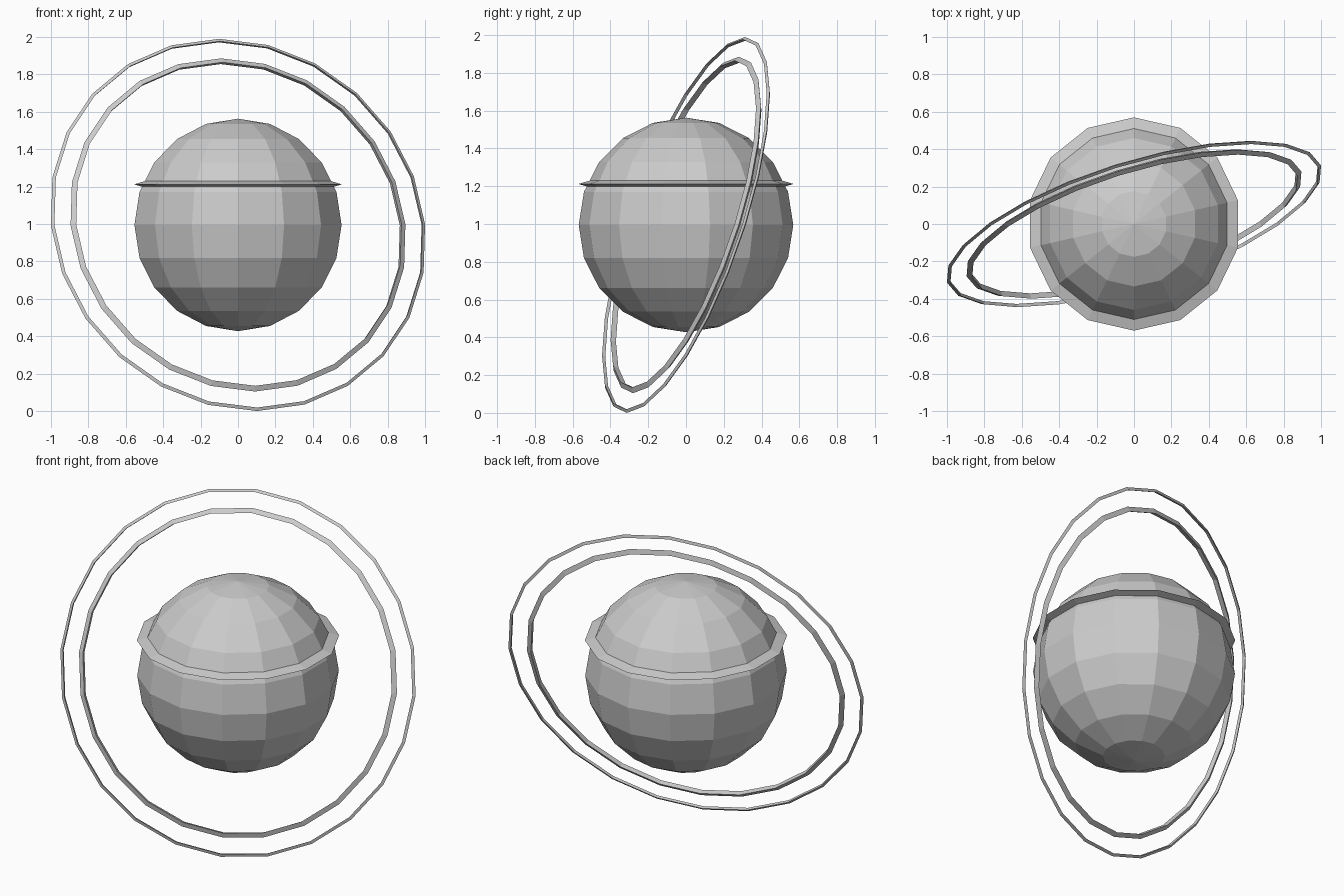
import bpy
from math import radians

cube = bpy.data.objects.get("Cube")
if cube:
    bpy.data.objects.remove(cube, do_unlink=True)

CENTER = (0, 0, 0.995)

# One plain grey for everything
grey = bpy.data.materials.new("plain_grey")
grey.use_nodes = True
color = (0.6, 0.6, 0.6, 1)
grey.diffuse_color = color
grey.node_tree.nodes["Principled BSDF"].inputs["Base Color"].default_value = color


def finish(name):
    obj = bpy.context.object
    obj.name = name
    obj.data.materials.clear()
    obj.data.materials.append(grey)
    bpy.ops.object.shade_flat()
    return obj


def ring(name, tip_radius, tube, sides, location, rotation):
    """Ring with a triangular section whose sharp edge points outward."""
    bpy.ops.mesh.primitive_torus_add(
        major_radius=tip_radius - tube, minor_radius=tube,
        major_segments=sides, minor_segments=3,
        location=location, rotation=rotation)
    return finish(name)


# Faceted globe
bpy.ops.mesh.primitive_uv_sphere_add(
    segments=14, ring_count=10, radius=0.568, location=CENTER)
finish("planet")

# Flattened belt around the upper half
belt = ring("belt", 0.57, 0.05, 14, (0, 0, 1.212), (0, 0, radians(90)))
belt.scale.z = 0.5

# Two thin tilted orbit rings sharing one plane
tilt = (radians(65), radians(42), 0)
ring("inner_ring", 0.938, 0.018, 24, CENTER, tilt)
ring("outer_ring", 1.048, 0.011, 24, CENTER, tilt)
